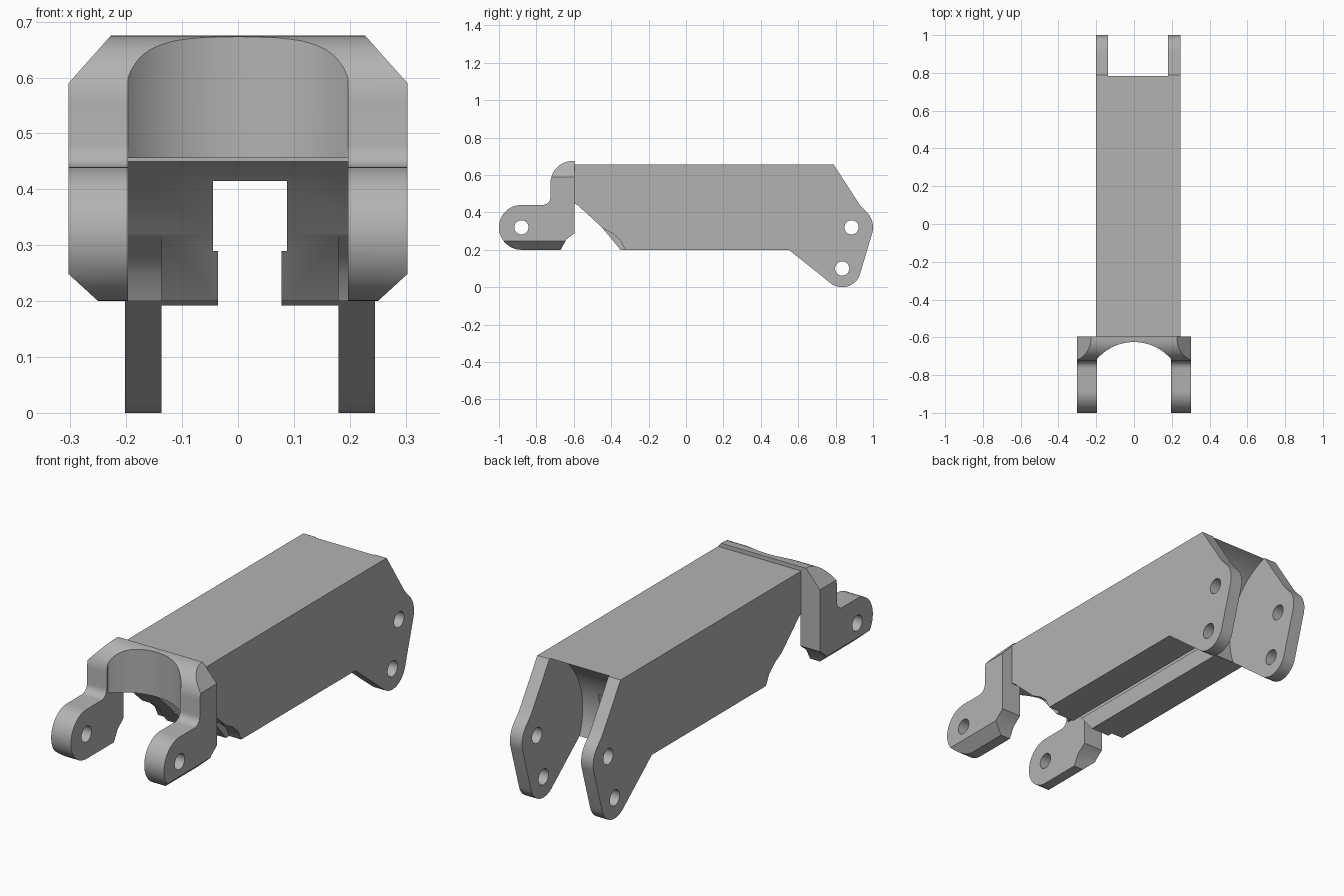
import bpy, bmesh
from math import sin, cos, radians, asin, degrees

cube = bpy.data.objects.get("Cube")
if cube:
    bpy.data.objects.remove(cube, do_unlink=True)

grey = bpy.data.materials.new("plain grey")
grey.use_nodes = True
grey.diffuse_color = (0.45, 0.45, 0.45, 1)
grey.node_tree.nodes["Principled BSDF"].inputs["Base Color"].default_value = (0.45, 0.45, 0.45, 1)


def arc(a, b, r, start, end, n=12):
    """Points on a circular arc, angles in degrees."""
    steps = [radians(start + (end - start) * i / n) for i in range(n + 1)]
    return [(a + r * cos(t), b + r * sin(t)) for t in steps]


def prism(name, pts, lo, hi, axis="X"):
    """Extrude a 2D outline along one axis."""
    place = {"X": lambda a, b, t: (t, a, b),
             "Y": lambda a, b, t: (a, t, b),
             "Z": lambda a, b, t: (a, b, t)}[axis]
    bm = bmesh.new()
    ends = [[bm.verts.new(place(a, b, t)) for a, b in pts] for t in (lo, hi)]
    bm.faces.new(ends[0])
    bm.faces.new(ends[1][::-1])
    for i in range(len(pts)):
        j = (i + 1) % len(pts)
        bm.faces.new((ends[0][j], ends[0][i], ends[1][i], ends[1][j]))
    bmesh.ops.recalc_face_normals(bm, faces=bm.faces)
    mesh = bpy.data.meshes.new(name)
    bm.to_mesh(mesh)
    bm.free()
    mesh.materials.append(grey)
    obj = bpy.data.objects.new(name, mesh)
    bpy.context.collection.objects.link(obj)
    return obj


def box(x0, x1, a0, a1, b0, b1):
    return prism("cutter", [(a0, b0), (a1, b0), (a1, b1), (a0, b1)], x0, x1)


def hole(y, z, r, x0=-1, x1=1, n=32):
    return prism("cutter", arc(y, z, r, 0, 360, n)[:-1], x0, x1)


def carve(obj, cutters):
    """Subtract every cutter, then smooth the round faces."""
    bpy.ops.object.select_all(action="DESELECT")
    bpy.context.view_layer.objects.active = obj
    obj.select_set(True)
    for cutter in cutters:
        cutter.hide_render = True
        mod = obj.modifiers.new("cut", "BOOLEAN")
        mod.operation = "DIFFERENCE"
        mod.solver = "EXACT"
        mod.object = cutter
        bpy.ops.object.modifier_apply(modifier=mod.name)
        bpy.data.objects.remove(cutter, do_unlink=True)
    bpy.ops.object.shade_smooth_by_angle(angle=radians(30))


# Main beam with the two rear lugs
beam = prism("beam", [(-0.6, 0.655), (0.79, 0.655), (0.91, 0.47), (0.93, 0.44)]
             + arc(0.885, 0.32, 0.115, 50, -14)
             + arc(0.835, 0.1, 0.1, -14, -127)
             + [(0.55, 0.2), (-0.35, 0.2), (-0.45, 0.32), (-0.58, 0.44), (-0.6, 0.45)],
             -0.202, 0.245)
undercut = [(-0.48, 0.335), (-0.39, 0.285), (-0.35, 0.25), (-0.32, 0.19), (-0.5, 0.1)]
carve(beam, [
    hole(0.885, 0.32, 0.35, -0.137, 0.18, 64),      # rear clearance
    box(-0.045, 0.0875, -1, 1.2, 0.29, 0.415),      # channel
    box(-0.036, 0.078, -1, 1.2, -0.1, 0.3),         # channel mouth
    prism("cutter", undercut, -0.4, -0.137),
    prism("cutter", undercut, 0.18, 0.4),
    hole(0.885, 0.32, 0.038),
    hole(0.835, 0.1, 0.038),
])

# Front yoke with two pivot arms
yoke = prism("front_yoke", [(-0.595, 0.675)]
             + arc(-0.605, 0.555, 0.12, 90, 180)
             + arc(-0.765, 0.48, 0.04, 0, -90, 6)
             + arc(-0.88, 0.32, 0.12, 90, 270, 24)
             + [(-0.67, 0.2), (-0.64, 0.255), (-0.595, 0.29)], -0.303, 0.303)
half = degrees(asin(0.197 / 0.258))
bay = [(-0.197, -1.2), (0.197, -1.2)] + arc(0, -0.883, 0.258, 90 - half, 90 + half, 32)
cutters = [prism("cutter", bay, -0.5, 1.5, "Z"),
           box(-0.197, 0.197, -1.2, -0.4, -0.2, 0.456),
           hole(-0.88, 0.32, 0.038)]
for s in (-1, 1):  # outer corner chamfers
    top = [(s * 0.305, 0.588), (s * 0.225, 0.678), (s * 0.4, 0.8)]
    low = [(s * 0.305, 0.25), (s * 0.248, 0.198), (s * 0.4, 0.1)]
    cutters += [prism("cutter", c, -1.2, -0.4, "Y") for c in (top, low)]
carve(yoke, cutters)
